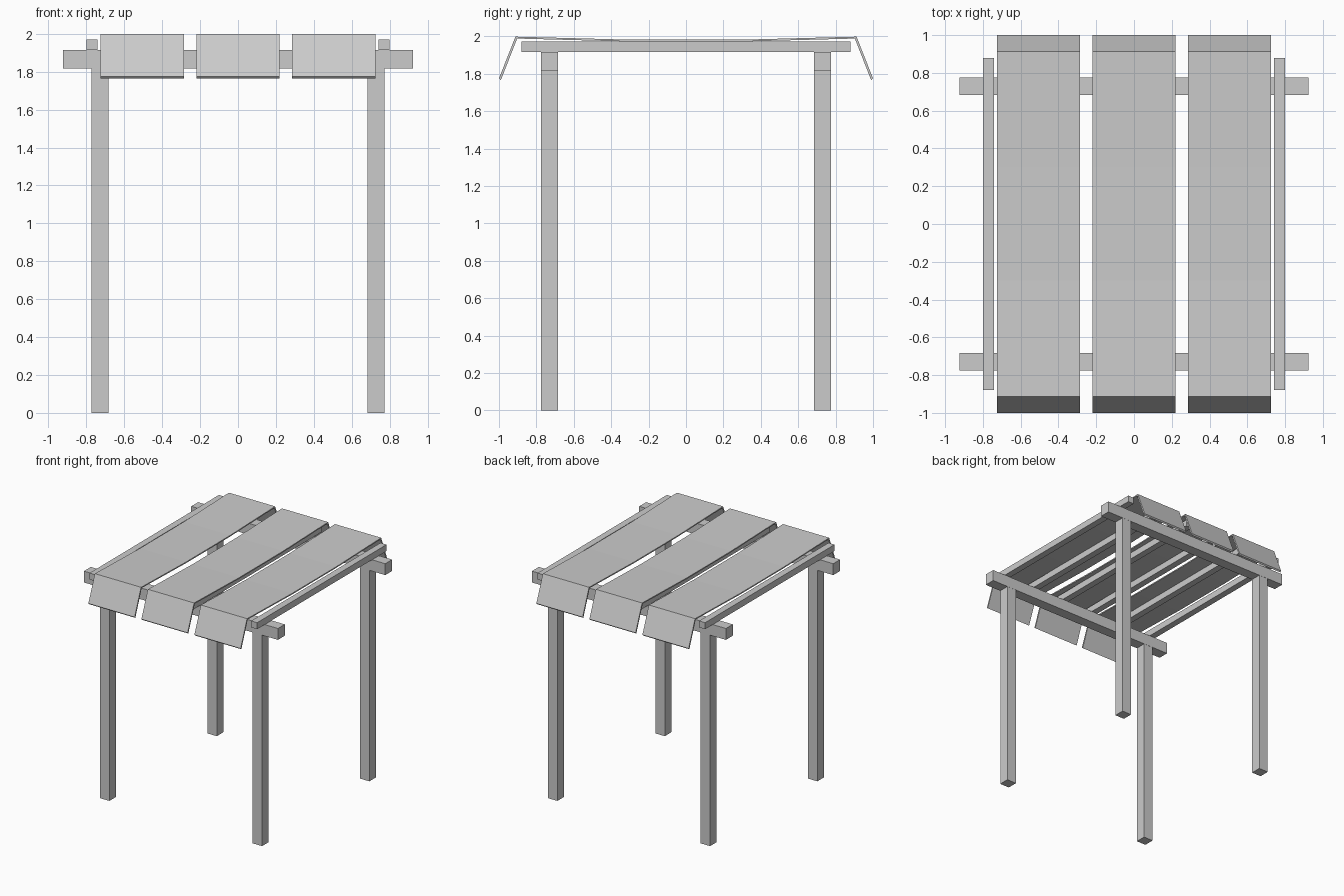
import bpy
import bmesh

cube = bpy.data.objects.get("Cube")
if cube:
    bpy.data.objects.remove(cube)

grey = bpy.data.materials.new("plain grey")
grey.use_nodes = True
colour = (0.6, 0.6, 0.6, 1)
grey.diffuse_color = colour
grey.node_tree.nodes["Principled BSDF"].inputs["Base Color"].default_value = colour


def finish(name, bm):
    bmesh.ops.recalc_face_normals(bm, faces=bm.faces)
    mesh = bpy.data.meshes.new(name)
    bm.to_mesh(mesh)
    bm.free()
    mesh.materials.append(grey)
    obj = bpy.data.objects.new(name, mesh)
    bpy.context.collection.objects.link(obj)
    return obj


def box(name, centre, size):
    bm = bmesh.new()
    bmesh.ops.create_cube(bm, size=1)
    bmesh.ops.scale(bm, vec=size, verts=bm.verts)
    bmesh.ops.translate(bm, vec=centre, verts=bm.verts)
    return finish(name, bm)


def strip(name, x, width, profile, thickness):
    """Extrude a folded side profile across the width as a thin sheet."""
    bm = bmesh.new()
    outline = profile + [(y * 0.99, z - thickness) for y, z in reversed(profile)]
    face = bm.faces.new([bm.verts.new((x - width / 2, y, z)) for y, z in outline])
    new = bmesh.ops.extrude_face_region(bm, geom=[face])["geom"]
    bmesh.ops.translate(bm, vec=(width, 0, 0),
                        verts=[v for v in new if isinstance(v, bmesh.types.BMVert)])
    return finish(name, bm)


# Posts and the two cross beams resting on them
for y, end in ((-0.73, "front"), (0.73, "back")):
    box(end + "_beam", (0, y, 1.866), (1.848, 0.093, 0.098))
    for x, side in ((0.727, "left"), (-0.727, "right")):
        box(f"{end}_{side}_post", (x, y, 0.91), (0.09, 0.09, 1.82))

# Evenly spaced rafters
for i in range(6):
    box(f"rafter_{i + 1}", (-0.77 + i * 0.308, 0, 1.943), (0.057, 1.76, 0.056))

# Shade strips, sagging in the middle and hanging at both ends
half = [(-1.0, 1.775), (-0.912, 1.998), (-0.3, 1.982)]
profile = half + [(-y, z) for y, z in reversed(half)]
for x, place in ((-0.505, "right"), (0, "middle"), (0.505, "left")):
    strip(place + "_shade_strip", x, 0.44, profile, 0.01)
